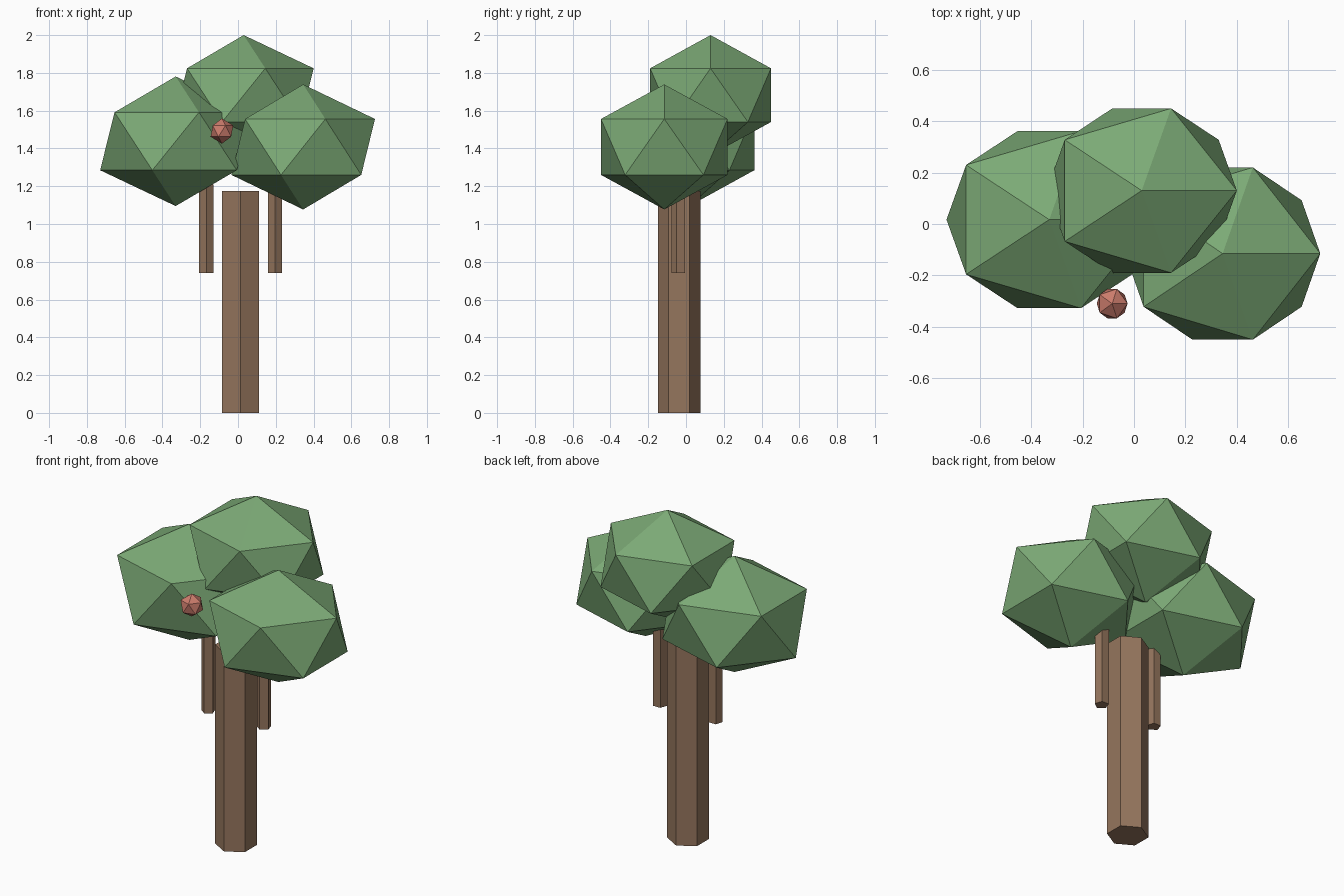
import bpy, bmesh, math
from mathutils import Matrix, Vector

cube = bpy.data.objects.get("Cube")
if cube:
    bpy.data.objects.remove(cube, do_unlink=True)


def make_material(name, rgb):
    mat = bpy.data.materials.new(name)
    mat.use_nodes = True
    color = (*rgb, 1)
    mat.diffuse_color = color
    bsdf = next(n for n in mat.node_tree.nodes if n.type == "BSDF_PRINCIPLED")
    bsdf.inputs["Base Color"].default_value = color
    return mat


leaf_green = make_material("leaf green", (0.2, 0.4, 0.18))
bark_brown = make_material("bark brown", (0.3, 0.18, 0.11))
fruit_red = make_material("fruit red", (0.6, 0.2, 0.15))


def add_object(name, bm, mat):
    bmesh.ops.recalc_face_normals(bm, faces=bm.faces)
    mesh = bpy.data.meshes.new(name)
    bm.to_mesh(mesh)
    bm.free()
    mesh.materials.append(mat)
    obj = bpy.data.objects.new(name, mesh)
    bpy.context.collection.objects.link(obj)
    return obj


def prism(name, sides, radius, center, bottom, top, mat):
    """Upright prism with one corner facing the front."""
    bm = bmesh.new()
    ring = []
    for i in range(sides):
        a = 2 * math.pi * i / sides - math.pi / 2
        ring.append(bm.verts.new((radius * math.cos(a), radius * math.sin(a), 0)))
    base = bm.faces.new(ring)
    result = bmesh.ops.extrude_face_region(bm, geom=[base], use_keep_orig=True)
    upper = [v for v in result["geom"] if isinstance(v, bmesh.types.BMVert)]
    bmesh.ops.translate(bm, verts=upper, vec=(0, 0, top - bottom))
    obj = add_object(name, bm, mat)
    obj.location = (*center, bottom)


def faceted_ball(name, center, radii, mat):
    """Twenty-sided ball, stretched per axis."""
    bm = bmesh.new()
    bmesh.ops.create_icosphere(bm, subdivisions=1, radius=1,
                               matrix=Matrix.Diagonal(Vector((*radii, 1))))
    obj = add_object(name, bm, mat)
    obj.location = center


# Trunk and the two side branches
prism("trunk", 6, 0.1125, (0.0125, -0.037), 0, 1.175, bark_brown)
for side, x in (("right", -0.168), ("left", 0.195)):
    prism(side + "_branch", 5, 0.0394, (x, -0.037), 0.74, 1.21, bark_brown)

# Foliage clumps
faceted_ball("right_foliage", (-0.33, 0.017, 1.438), (0.447, 0.405, 0.343), leaf_green)
faceted_ball("left_foliage", (0.345, -0.115, 1.408), (0.425, 0.394, 0.331), leaf_green)
faceted_ball("top_foliage", (0.03, 0.13, 1.682), (0.414, 0.376, 0.318), leaf_green)

# Fruit
faceted_ball("fruit", (-0.085, -0.31, 1.492), (0.067, 0.067, 0.067), fruit_red)
